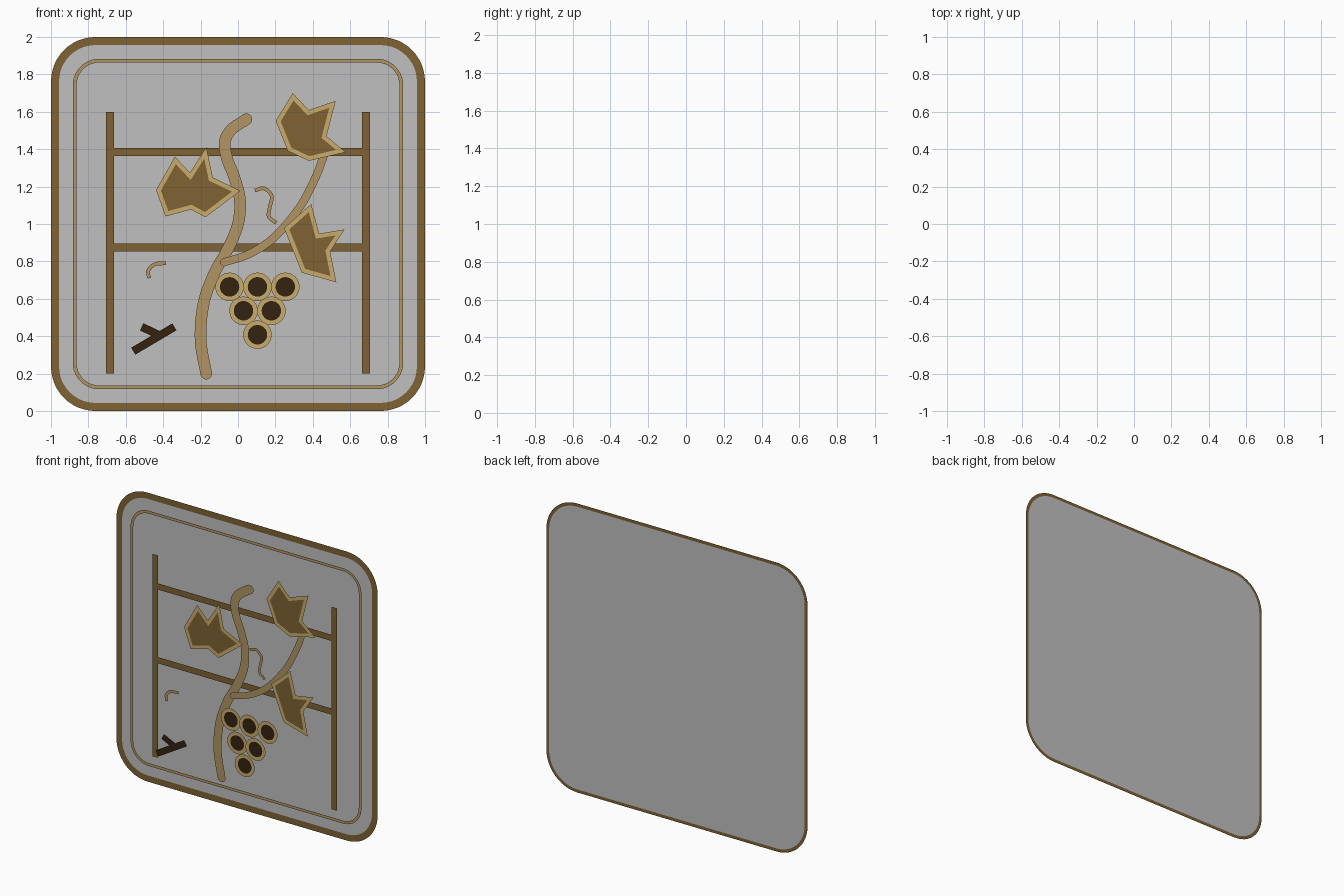
import bpy
import bmesh
from math import pi, cos, sin
from mathutils import Vector

cube = bpy.data.objects.get("Cube")
if cube:
    bpy.data.objects.remove(cube)


def material(name, rgb):
    """Flat material from display RGB, stored as linear values."""
    linear = [((c / 255 + 0.055) / 1.055) ** 2.4 for c in rgb] + [1]
    mat = bpy.data.materials.new(name)
    mat.use_nodes = True
    mat.diffuse_color = linear
    mat.node_tree.nodes["Principled BSDF"].inputs["Base Color"].default_value = linear
    return mat


GREY = material("pale_grey", (192, 192, 192))
BROWN = material("wood_brown", (126, 98, 52))
TAN = material("vine_tan", (177, 149, 98))
GOLD = material("light_gold", (200, 172, 108))
DARK = material("dark_brown", (52, 35, 17))

STEP = 0.0125   # depth between stacked layers
LIFT = 0.001    # outline sits just in front of its fill


def layer(index):
    return 0.1 - STEP * index


def flat_object(name, polygons, y, mat):
    """Flat sheet of polygons in the xz plane, facing the front."""
    bm = bmesh.new()
    for poly in polygons:
        face = bm.faces.new([bm.verts.new((p.x, y, p.y)) for p in poly])
        face.normal_update()
        if face.normal.y > 0:
            face.normal_flip()
    bmesh.ops.remove_doubles(bm, verts=bm.verts, dist=0.00005)
    bmesh.ops.triangulate(bm, faces=[f for f in bm.faces if len(f.verts) > 4])
    mesh = bpy.data.meshes.new(name)
    bm.to_mesh(mesh)
    bm.free()
    mesh.materials.append(mat)
    obj = bpy.data.objects.new(name, mesh)
    bpy.context.collection.objects.link(obj)
    return obj


def ribbon(points, width, closed=False, round_ends=False):
    """Quads of a mitred band of constant width along a path."""
    half, n, sides, polys = width / 2, len(points), [], []
    for i, p in enumerate(points):
        before = points[i - 1] if closed or i else None
        after = points[(i + 1) % n] if closed or i < n - 1 else None
        d1 = (p - before).normalized() if before else (after - p).normalized()
        d2 = (after - p).normalized() if after else d1
        normal = Vector((-d1.y - d2.y, d1.x + d2.x)).normalized()
        reach = half / max(0.3, normal.dot(Vector((-d1.y, d1.x))))
        sides.append((p + normal * reach, p - normal * reach))
    for i in range(n if closed else n - 1):
        (a, b), (c, d) = sides[i], sides[(i + 1) % n]
        polys.append([a, c, d, b])
    if round_ends:
        for p, q in ((points[0], points[1]), (points[-1], points[-2])):
            out = (p - q).normalized() * half
            side = Vector((-out.y, out.x))
            polys.append([p + side * cos(pi * k / 8) + out * sin(pi * k / 8)
                          for k in range(9)])
    return polys


def path(*pairs):
    return [Vector(p) for p in pairs]


def smooth(points, steps=6):
    """Catmull-Rom curve through the points."""
    ext = [points[0] * 2 - points[1]] + points + [points[-1] * 2 - points[-2]]
    result = []
    for a, b, c, d in zip(ext, ext[1:], ext[2:], ext[3:]):
        for k in range(steps):
            t = k / steps
            result.append((b * 2 + (c - a) * t + (a * 2 - b * 5 + c * 4 - d) * t ** 2
                           + (b * 3 - a - c * 3 + d) * t ** 3) / 2)
    return result + [points[-1]]


def rounded_square(half, radius, steps=12):
    points, inset = [], half - radius
    for corner, (sx, sz) in enumerate(((1, 1), (-1, 1), (-1, -1), (1, -1))):
        for k in range(steps + 1):
            a = pi / 2 * (corner + k / steps)
            points.append(Vector((sx * inset + radius * cos(a),
                                  1 + sz * inset + radius * sin(a))))
    return points


def circle(x, z, radius, steps=32):
    return [Vector((x + radius * cos(2 * pi * k / steps),
                    z + radius * sin(2 * pi * k / steps))) for k in range(steps)]


def outlined(name, points, width, index, fill, edge):
    flat_object(name, [points], layer(index), fill)
    flat_object(name + "_outline", ribbon(points, width, closed=True),
                layer(index) - LIFT, edge)


# Backing panel with its border and the inner line
outlined("panel", rounded_square(0.978, 0.215), 0.043, 0, GREY, BROWN)
flat_object("inner_border", ribbon(rounded_square(0.873, 0.13), 0.02, closed=True),
            layer(1), TAN)

# Trellis: two posts and two rails
trellis = []
for x in (-0.685, 0.685):
    trellis += ribbon(path((x, 0.2), (x, 1.6)), 0.043)
for z in (0.875, 1.385):
    trellis += ribbon(path((-0.664, z), (0.664, z)), 0.043)
flat_object("trellis", trellis, layer(2), BROWN)

# Vine stem, side branch and tendrils
vines = {
    "vine_stem": (3, 0.062, path(
        (-.17, .2), (-.2, .38), (-.185, .57), (-.13, .73), (-.055, .865), (0, 1),
        (.01, 1.13), (-.02, 1.25), (-.06, 1.355), (-.07, 1.44), (-.035, 1.505),
        (.045, 1.56))),
    "vine_branch": (4, 0.043, path(
        (-.075, .795), (.06, .84), (.195, .93), (.33, 1.09), (.415, 1.25), (.457, 1.36))),
    "tendril": (8, 0.02, path(
        (.09, 1.18), (.14, 1.19), (.18, 1.15), (.17, 1.09), (.165, 1.04), (.205, 1.005))),
    "small_curl": (16, 0.02, path(
        (-.385, .79), (-.445, .785), (-.48, .75), (-.475, .71))),
}
for name, (index, width, points) in vines.items():
    flat_object(name, ribbon(smooth(points), width, round_ends=width > 0.03),
                layer(index), TAN)

# Leaves
leaves = {
    "left_side_leaf": path(
        (-.335, 1.34), (-.255, 1.255), (-.175, 1.38), (-.145, 1.24), (-.01, 1.175),
        (-.175, 1.05), (-.25, 1.09), (-.38, 1.055), (-.425, 1.18)),
    "upper_leaf": path(
        (.295, 1.68), (.375, 1.595), (.505, 1.64), (.46, 1.465), (.55, 1.39),
        (.38, 1.35), (.275, 1.4), (.215, 1.55)),
    "lower_leaf": path(
        (.385, 1.085), (.425, .935), (.545, .955), (.48, .855), (.51, .705),
        (.35, .75), (.26, .975)),
}
for index, (name, points) in enumerate(leaves.items(), 5):
    outlined(name, points, 0.024, index, BROWN, GOLD)

# Grape cluster: rows of three, two and one
index = 9
for row in range(3):
    for col in range(3 - row):
        x = 0.104 + (col - (2 - row) / 2) * 0.149
        outlined(f"grape_{index - 8}", circle(x, 0.664 - row * 0.128, 0.064),
                 0.024, index, DARK, GOLD)
        index += 1

# Forked twig
flat_object("twig", ribbon(path((-.56, .32), (-.34, .45)), 0.043)
            + ribbon(path((-.515, .45), (-.42, .405)), 0.043), layer(15), DARK)
